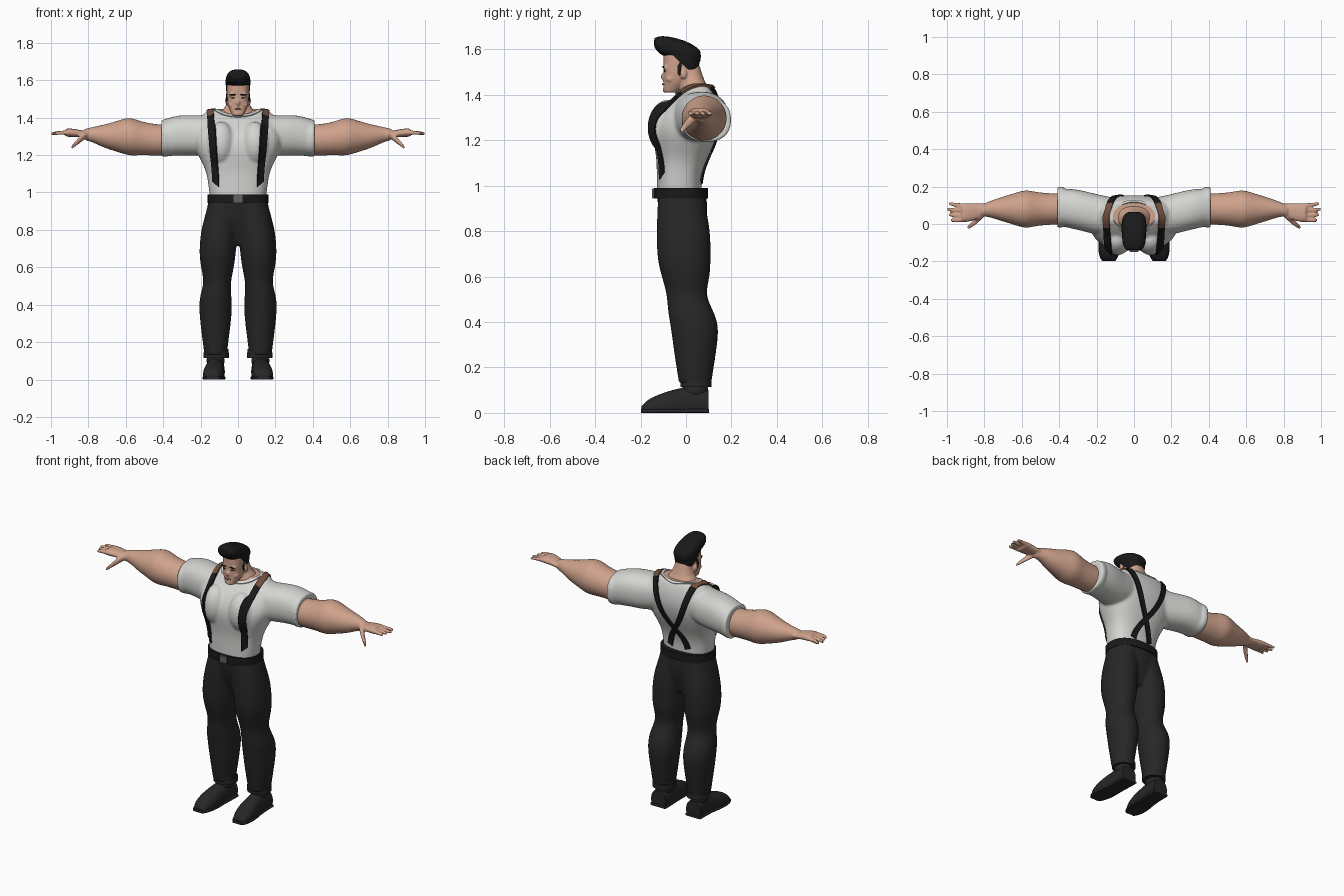
import bpy, bmesh, math
from mathutils import Vector, Matrix
from mathutils.bvhtree import BVHTree

if "Cube" in bpy.data.objects:
    bpy.data.objects.remove(bpy.data.objects["Cube"], do_unlink=True)


def material(name, red, green, blue):
    mat = bpy.data.materials.new(name)
    mat.use_nodes = True
    mat.diffuse_color = (red, green, blue, 1)
    shader = mat.node_tree.nodes["Principled BSDF"]
    shader.inputs["Base Color"].default_value = mat.diffuse_color
    shader.inputs["Roughness"].default_value = 0.8
    return mat


skin = material("skin", 0.62, 0.36, 0.26)
white = material("shirt white", 0.66, 0.66, 0.64)
charcoal = material("cloth charcoal", 0.02, 0.02, 0.02)
black = material("deep black", 0.01, 0.01, 0.01)
brown = material("shoulder brown", 0.17, 0.08, 0.05)
steel = material("buckle grey", 0.12, 0.12, 0.12)
lip_red = material("lip red", 0.36, 0.16, 0.12)


def loft(bm, axis, rows, sides=(1, -1), power=2.3, count=20):
    """Skin rounded sections; each row is position, two centres, two radii."""
    crease = bm.edges.layers.float.get("crease_edge")
    if crease is None:
        crease = bm.edges.layers.float.new("crease_edge")
    for side in sides:
        rings = []
        for position, first, second, first_radius, second_radius in rows:
            ring = []
            for i in range(count):
                turn = math.tau * i / count
                c, s = math.cos(turn), math.sin(turn)
                u = first + first_radius * math.copysign(abs(c) ** (2 / power), c)
                v = second + second_radius * math.copysign(abs(s) ** (2 / power), s)
                x, y, z = {"x": (position, u, v), "y": (u, position, v), "z": (u, v, position)}[axis]
                ring.append(bm.verts.new((side * x, y, max(z, 0))))
            rings.append(ring)
        for low, high in zip(rings, rings[1:]):
            for i in range(count):
                j = (i + 1) % count
                bm.faces.new((low[i], low[j], high[j], high[i]))
        for ring in (rings[0], rings[-1]):
            for edge in bm.faces.new(ring).edges:
                edge[crease] = 1


def trunk(bm, axis, rows, **options):
    """Loft on the centre line; each row is position, centre, two radii."""
    loft(bm, axis, [(position, 0, *rest) for position, *rest in rows], sides=(1,), **options)


def limb(bm, axis, rows, flat=1.0, **options):
    """Mirrored loft; each row is position, two centres, radius."""
    loft(bm, axis, [(*row, row[-1] * flat) for row in rows], **options)


def ball(bm, centre, radii):
    """Ellipsoid, mirrored when it lies off the centre line."""
    for side in ((1, -1) if centre[0] else (1,)):
        place = Matrix.Translation((side * centre[0], *centre[1:]))
        bmesh.ops.create_uvsphere(bm, u_segments=16, v_segments=10, radius=1,
                                  matrix=place @ Matrix.Diagonal((*radii, 1)))


def finish(name, bm, mats, subdivide=2, voxel=0.0, thickness=0.0):
    """Turn the bmesh into a smooth object, optionally fused into one skin."""
    bmesh.ops.recalc_face_normals(bm, faces=bm.faces)
    mesh = bpy.data.meshes.new(name)
    bm.to_mesh(mesh)
    bm.free()
    obj = bpy.data.objects.new(name, mesh)
    bpy.context.collection.objects.link(obj)
    if thickness:
        mod = obj.modifiers.new("thickness", "SOLIDIFY")
        mod.thickness, mod.offset = thickness, 0
    if subdivide:
        mod = obj.modifiers.new("round", "SUBSURF")
        mod.levels = mod.render_levels = subdivide
    if voxel:
        mod = obj.modifiers.new("fuse", "REMESH")
        mod.mode, mod.voxel_size = "VOXEL", voxel
        mod = obj.modifiers.new("soften", "SMOOTH")
        mod.factor, mod.iterations = 0.5, 5
    bpy.context.view_layer.update()
    graph = bpy.context.evaluated_depsgraph_get()
    final = bpy.data.meshes.new_from_object(obj.evaluated_get(graph))
    obj.modifiers.clear()
    obj.data = final
    final.materials.clear()
    for mat in mats:
        final.materials.append(mat)
    for face in final.polygons:
        face.use_smooth = True
    final.set_sharp_from_angle(angle=math.radians(50))
    return obj


# Shirt: torso, chest, sleeves and rolled sleeve ends fused together
bm = bmesh.new()
trunk(bm, "z", [(.96, -.03, .15, .1), (1.04, -.03, .16, .1), (1.11, -.02, .17, .11), (1.17, -.01, .2, .13),
                (1.25, 0, .24, .15), (1.33, .02, .24, .14), (1.41, .05, .2, .09), (1.44, .06, .16, .06)], power=2.5)
ball(bm, (.09, -.08, 1.26), (.08, .09, .12))
limb(bm, "x", [(.1, .04, 1.32, .1), (.2, .05, 1.3, .11), (.31, .08, 1.31, .11), (.4, .09, 1.29, .1)])
limb(bm, "x", [(x, .09, 1.29, .11) for x in (.38, .41)], flat=.9)
shirt = finish("shirt", bm, [white, skin], voxel=.008)
for face in shirt.data.polygons:
    x, y, z = face.center
    if z > 1.36 and (x / .12) ** 2 + ((y - .04) / .08) ** 2 < 1:
        face.material_index = 1
tree = BVHTree.FromPolygons([v.co for v in shirt.data.vertices],
                            [tuple(p.vertices) for p in shirt.data.polygons])


def ribbon(name, ray_pairs, mats, lift):
    """Lay a band on the shirt along pairs of rays (origin, direction)."""
    bm = bmesh.new()
    previous = None
    for pair in ray_pairs:
        current = []
        for origin, direction in pair:
            hit = tree.ray_cast(origin, direction)[0]
            current.append(bm.verts.new(hit - direction * lift))
        if previous:
            bm.faces.new((*previous, *reversed(current)))
        previous = current
    return finish(name, bm, mats, subdivide=0, thickness=.009)


# Neckline band
rays = []
for i in range(65):
    turn = math.tau * i / 64
    rays.append([(Vector((.12 * k * math.cos(turn), .04 + .08 * k * math.sin(turn), 2)), Vector((0, 0, -1)))
                 for k in (.94, 1.08)])
ribbon("collar", rays, [white], .002)

# Braces: up the chest, over the shoulder, crossing on the back
for side, label in ((1, "left"), (-1, "right")):
    rays = []
    for angle in range(-56, 251, 3):
        x = .15 - (.21 * (angle - 100) / 150 if angle > 100 else .03 * (100 - angle) / 150)
        out = Vector((0, -math.cos(math.radians(angle)), math.sin(math.radians(angle))))
        rays.append([(Vector((side * (x + w), 0, 1.2)) + out, -out) for w in (-.017, .017)])
    brace = ribbon(label + "_brace", rays, [black, brown], .005)
    for face in brace.data.polygons:
        if face.center.z > 1.4 and -.02 < face.center.y < .11:
            face.material_index = 1

# Arms and hands
bm = bmesh.new()
limb(bm, "x", [(.34, .08, 1.28, .08), (.44, .08, 1.28, .085), (.52, .08, 1.29, .09), (.58, .08, 1.3, .107),
               (.64, .08, 1.3, .085), (.71, .08, 1.3, .065), (.78, .08, 1.31, .04), (.82, .07, 1.31, .03)], power=2)
limb(bm, "x", [(.77, .08, 1.31, .03), (.82, .07, 1.31, .04), (.88, .06, 1.32, .05), (.92, .06, 1.32, .05)], flat=.45)
for i in range(4):
    reach = 1 - .01 * abs(i - 1)
    limb(bm, "x", [(.88, .1 - .025 * i, 1.32, .013), (.95, .1 - .027 * i, 1.32, .012),
                   (reach, .11 - .03 * i, 1.315, .008)], count=12)
limb(bm, "x", [(.81, .05, 1.31, .02), (.85, .01, 1.28, .02), (.89, -.02, 1.24, .01)], count=12)
finish("arms", bm, [skin], voxel=.006)

# Head, neck and shoulder slope, with nose, brow, cheeks, ears and chin
bm = bmesh.new()
trunk(bm, "z", [(1.41, -.07, .03, .03), (1.45, -.05, .05, .05), (1.49, -.03, .06, .07), (1.58, -.03, .06, .07)],
      power=2.5)
trunk(bm, "z", [(1.38, .04, .11, .07), (1.42, .04, .11, .07), (1.46, .03, .06, .05), (1.53, .01, .05, .05)])
ball(bm, (0, -.09, 1.48), (.014, .023, .02))
ball(bm, (.03, -.09, 1.52), (.02, .01, .01))
ball(bm, (.04, -.07, 1.47), (.015, .02, .015))
ball(bm, (.06, -.01, 1.49), (.01, .015, .02))
ball(bm, (0, -.085, 1.42), (.02, .02, .01))
finish("head", bm, [skin], subdivide=1, voxel=.005)

# Eyes, eyebrows and mouth
bm = bmesh.new()
ball(bm, (.026, -.093, 1.505), (.01, .006, .004))
ball(bm, (.028, -.1, 1.523), (.018, .005, .004))
finish("eyes_and_eyebrows", bm, [black], subdivide=0)
bm = bmesh.new()
ball(bm, (0, -.1, 1.447), (.02, .006, .004))
finish("mouth", bm, [lip_red], subdivide=0)

# Hair: swept-up front roll, close cap and sideburns
bm = bmesh.new()
trunk(bm, "y", [(-.14, 1.63, .04, .02), (-.12, 1.62, .06, .04), (-.08, 1.61, .065, .05), (0, 1.59, .07, .05),
                (.05, 1.57, .06, .04), (.065, 1.57, .03, .02)])
trunk(bm, "z", [(1.47, .03, .03, .015), (1.52, .02, .06, .04), (1.55, -.01, .067, .07), (1.6, -.02, .067, .08)])
ball(bm, (.06, -.03, 1.51), (.006, .012, .03))
finish("hair", bm, [black], subdivide=1, voxel=.006)

# Trousers: hips and two muscular legs
bm = bmesh.new()
trunk(bm, "z", [(.97, -.02, .15, .11), (.85, -.01, .14, .11), (.72, 0, .04, .06)], power=2.5)
limb(bm, "z", [(.97, .07, -.02, .085), (.9, .08, -.02, .09), (.8, .1, -.01, .1), (.68, .11, -.01, .1),
               (.6, .11, 0, .09), (.52, .11, 0, .07), (.45, .12, .02, .085), (.38, .12, .04, .09),
               (.28, .12, .04, .08), (.13, .12, .04, .06)], flat=1.2, power=2.1)
finish("trousers", bm, [charcoal], voxel=.009)

# Rolled trouser cuffs
bm = bmesh.new()
limb(bm, "z", [(z, .116, .044, .07) for z in (.115, .145)], power=2)
limb(bm, "z", [(z, .116, .04, .066) for z in (.14, .163)], power=2)
finish("trouser_cuffs", bm, [charcoal])

# Shoes, with soles that follow their outline
shoe = [(-.195, .135, .01, .03, .02), (-.17, .135, .02, .05, .04), (-.1, .13, .03, .06, .06),
        (-.03, .125, .04, .05, .07), (.04, .12, .05, .05, .07), (.1, .12, .04, .05, .06)]
bm = bmesh.new()
loft(bm, "y", shoe)
ball(bm, (.12, .04, .1), (.05, .06, .05))
finish("shoes", bm, [charcoal])
bm = bmesh.new()
loft(bm, "y", [(y * 1.02, x, .008, radius + .004, .01) for y, x, z, radius, height in shoe], power=4)
finish("soles", bm, [charcoal])

# Belt and buckle
bm = bmesh.new()
trunk(bm, "z", [(z, -.022, .163, .12) for z in (.943, .99)], power=2.4, count=32)
finish("belt", bm, [black])
bm = bmesh.new()
bmesh.ops.create_cube(bm, matrix=Matrix.Translation((0, -.14, .966)) @ Matrix.Diagonal((.05, .02, .045, 1)))
bmesh.ops.bevel(bm, geom=bm.edges[:], offset=.003, segments=2, affect="EDGES")
finish("buckle", bm, [steel], subdivide=0)
